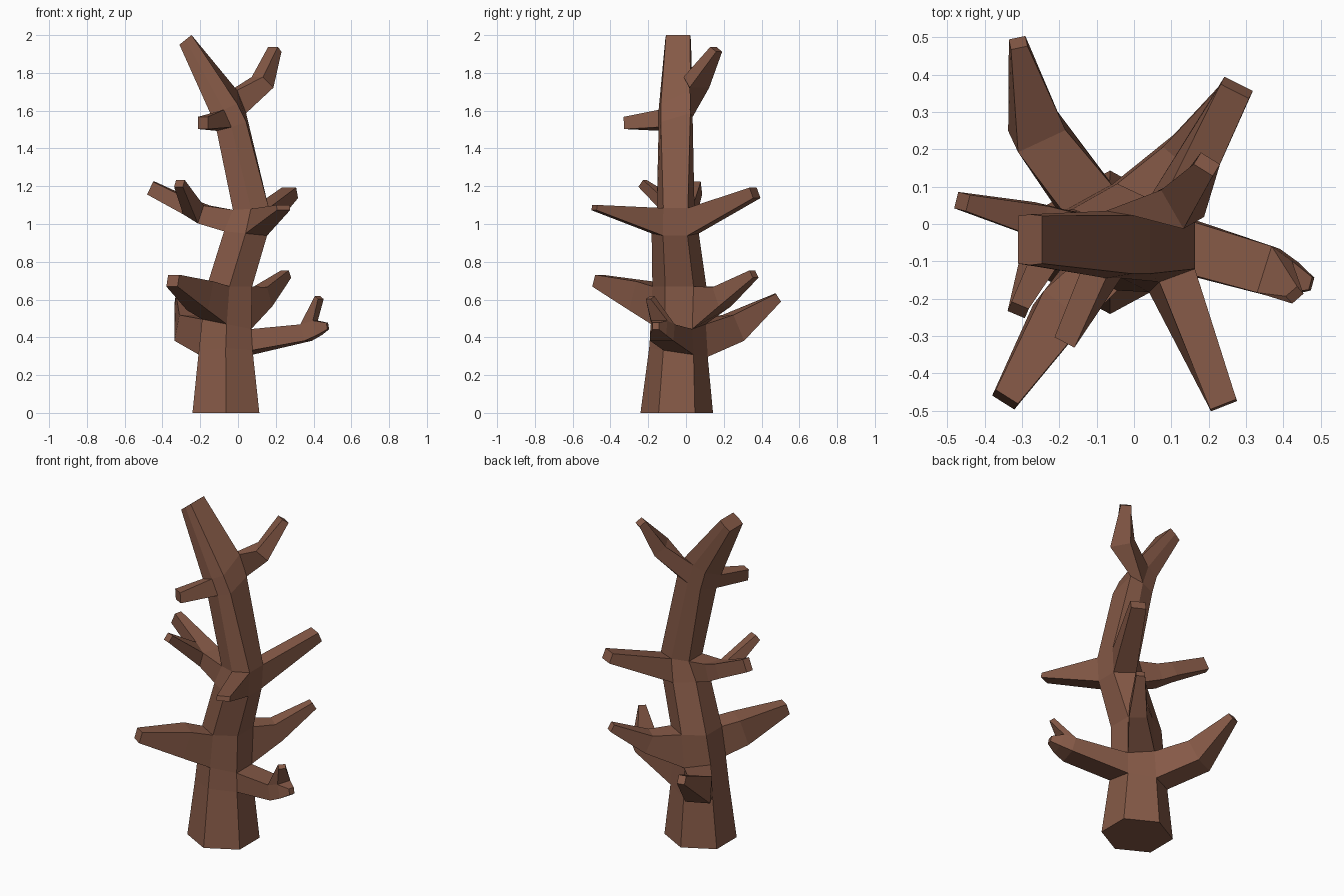
import bpy, bmesh, math
from mathutils import Vector

if "Cube" in bpy.data.objects:
    bpy.data.objects.remove(bpy.data.objects["Cube"])

bm = bmesh.new()
Z = Vector((0, 0, 1))


def pick(p):
    """Face whose centre is nearest to p."""
    return min(bm.faces, key=lambda f: (f.calc_center_median() - Vector(p)).length)


def grow(face, path):
    """Extrude a four-sided face through path sections (x, y, z, width, height)."""
    old = list(face.verts)
    prev = face.calc_center_median()
    bm.faces.remove(face)
    for i, (x, y, z, w, h) in enumerate(path):
        c = Vector((x, y, z))
        d = (c - prev).normalized()
        if i + 1 < len(path):
            d = (d + (Vector(path[i + 1][:3]) - c).normalized()).normalized()
        side = Z.cross(d).normalized()
        up = d.cross(side)
        pts = [c + side * (a * w / 2) + up * (b * h / 2)
               for a, b in ((-1, -1), (1, -1), (1, 1), (-1, 1))]
        # choose the corner order that twists least
        s = min(range(4), key=lambda s: sum(
            ((pts[(k + s) % 4] - c) - (old[k].co - prev)).length for k in range(4)))
        new = [bm.verts.new(pts[(k + s) % 4]) for k in range(4)]
        for k in range(4):
            j = (k + 1) % 4
            bm.faces.new((old[k], old[j], new[j], new[k]))
        old, prev = new, c
    bm.faces.new(old)


# Six-sided trunk: centre x, y, z, half width x, half width y,
# half width of the flat side, tilt x, tilt y
RINGS = [
    (-.064, -.049, 0, .177, .192, .096, 0, 0),
    (-.065, -.04, .32, .142, .155, .08, 0, -.15),
    (-.06, -.04, .47, .13, .145, .073, -.2, 0),
    (-.045, -.035, .67, .12, .143, .075, 0, 0),
    (.04, -.057, .95, .114, .125, .065, -.1, 0),
    (.068, -.055, 1.08, .095, .1, .065, .05, 0),
    (-.035, -.055, 1.54, .078, .09, .078, .3, .3),
    (-.075, -.055, 1.645, .07, .09, .078, .4, .45),
    (-.278, -.042, 1.975, .032, .068, .064, .8, 0),
]
loops = []
for cx, cy, cz, hx, hy, flat, kx, ky in RINGS:
    ring = []
    for dx, dy in ((hx, flat), (0, hy), (-hx, flat), (-hx, -flat), (0, -hy), (hx, -flat)):
        ring.append(bm.verts.new((cx + dx, cy + dy, cz + kx * dx + ky * dy)))
    loops.append(ring)
side = {}
for i in range(len(loops) - 1):
    lo, hi = loops[i], loops[i + 1]
    for k in range(6):
        j = (k + 1) % 6
        side[i, (60 + 60 * k) % 360] = bm.faces.new((lo[k], lo[j], hi[j], hi[k]))
bm.faces.new(loops[0][::-1])
bm.faces.new(loops[-1])

# Branches: (trunk segment, facing angle) -> sections
BRANCHES = {
    (1, 0): [(.36, -.125, .425, .13, .09), (.42, -.145, .45, .09, .08),
             (.475, -.16, .46, .035, .035)],
    (1, 120): [(-.26, .25, .45, .14, .15), (-.31, .485, .61, .045, .05)],
    (2, 240): [(-.2, -.24, .62, .14, .16), (-.345, -.47, .70, .07, .065)],
    (2, 60): [(.13, .19, .615, .10, .11), (.255, .36, .735, .05, .045)],
    (4, 60): [(.275, .365, 1.165, .085, .06)],
    (4, 300): [(.24, -.485, 1.087, .075, .028)],
    (4, 180): [(-.18, -.02, 1.05, .11, .10), (-.26, .01, 1.09, .09, .085),
               (-.46, .06, 1.19, .045, .075)],
    (6, 240): [(-.185, -.315, 1.535, .06, .065)],
    (6, 60): [(.13, .055, 1.75, .12, .085), (.195, .16, 1.925, .06, .045)],
}
for key, path in BRANCHES.items():
    grow(side[key], path)

# Forked twigs on two of the branches
grow(pick((.39, -.135, .48)), [(.43, -.19, .61, .04, .03)])
grow(pick((-.22, -.055, 1.07)), [(-.31, -.23, 1.215, .05, .045)])

bmesh.ops.recalc_face_normals(bm, faces=bm.faces)
me = bpy.data.meshes.new("bare_tree")
bm.to_mesh(me)
bm.free()
tree = bpy.data.objects.new("bare_tree", me)
bpy.context.collection.objects.link(tree)

# Brown bark
bark = bpy.data.materials.new("bark")
bark.diffuse_color = (.235, .1, .062, 1)
bark.use_nodes = True
bark.node_tree.nodes["Principled BSDF"].inputs["Base Color"].default_value = bark.diffuse_color
me.materials.append(bark)
